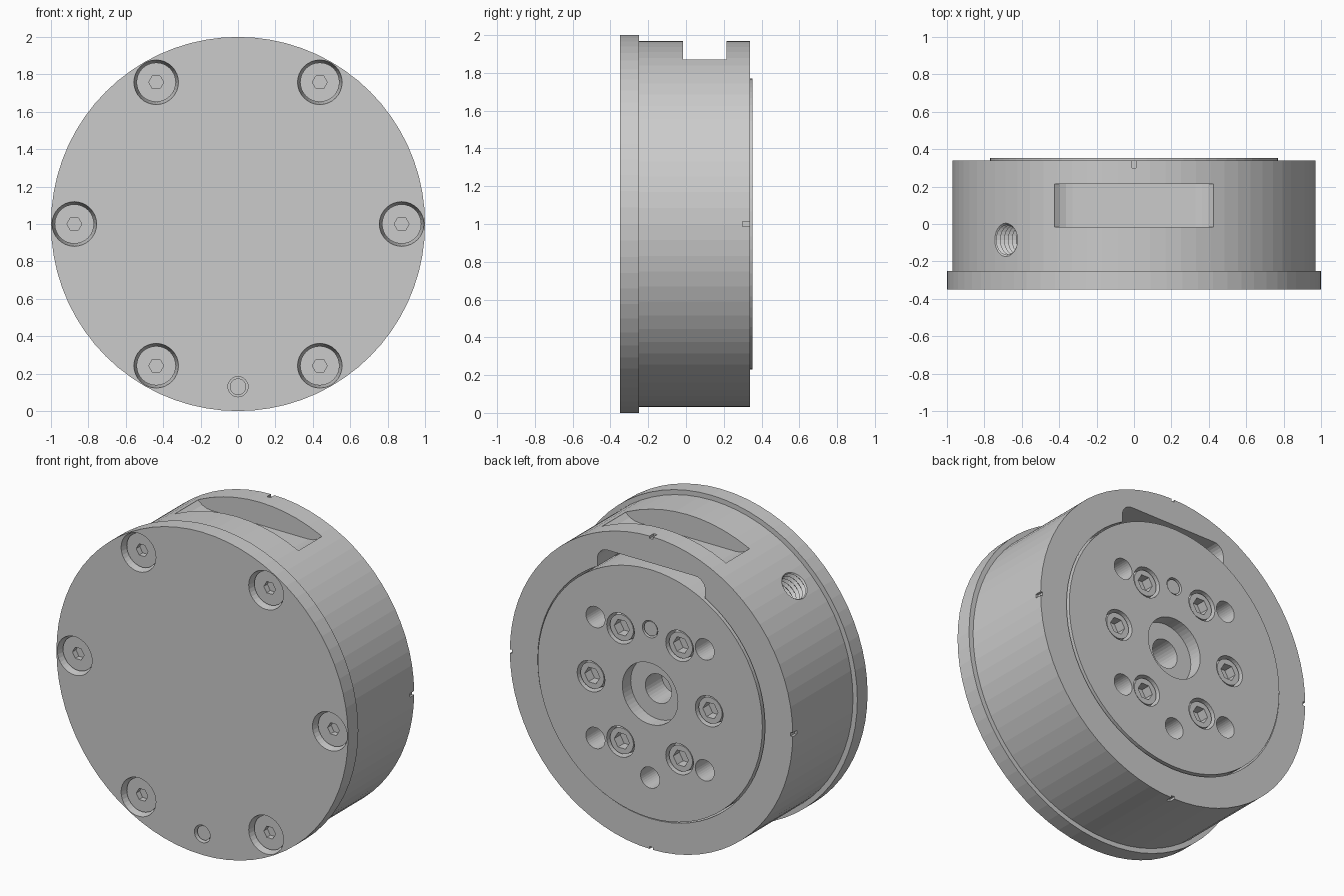
import bpy, bmesh
from math import radians, sin, cos
from mathutils import Matrix

default = bpy.data.objects.get("Cube")
if default:
    bpy.data.objects.remove(default, do_unlink=True)

HUB = Matrix.Translation((0, 0, 1))
ALONG_Y = Matrix.Rotation(radians(-90), 4, 'X') @ Matrix.Rotation(radians(90), 4, 'Z')


def make(name, bm):
    bmesh.ops.recalc_face_normals(bm, faces=bm.faces[:])
    mesh = bpy.data.meshes.new(name)
    bm.to_mesh(mesh)
    bm.free()
    obj = bpy.data.objects.new(name, mesh)
    bpy.context.collection.objects.link(obj)
    return obj


def rod(name, r, y0, y1, x=0, z=0, sides=32, r_back=None):
    """Cylinder or cone along y, placed relative to the hub axis."""
    bm = bmesh.new()
    place = HUB @ Matrix.Translation((x, (y0 + y1) / 2, z)) @ ALONG_Y
    bmesh.ops.create_cone(bm, cap_ends=True, segments=sides, radius1=r,
                          radius2=r_back or r, depth=y1 - y0, matrix=place)
    return make(name, bm)


def rim_box(name, half, y0, y1, low, high, turn, bevel=0):
    """Box on the rim, its corners along y optionally rounded."""
    bm = bmesh.new()
    bmesh.ops.create_cube(bm, size=1)
    bmesh.ops.scale(bm, vec=(2 * half, y1 - y0, high - low), verts=bm.verts)
    if bevel:
        edges = [e for e in bm.edges
                 if abs(e.verts[0].co.y - e.verts[1].co.y) > 0.01]
        bmesh.ops.bevel(bm, geom=edges, offset=bevel, segments=6,
                        profile=0.5, affect='EDGES')
    bm.transform(HUB @ Matrix.Rotation(radians(turn), 4, 'Y')
                 @ Matrix.Translation((0, (y0 + y1) / 2, (low + high) / 2)))
    return make(name, bm)


def cut(obj, cutters):
    """Subtract the cutters, keep the result and drop the cutters."""
    for c in cutters:
        c.hide_render = True
        mod = obj.modifiers.new("cut", 'BOOLEAN')
        mod.operation, mod.solver, mod.object = 'DIFFERENCE', 'EXACT', c
    deps = bpy.context.evaluated_depsgraph_get()
    result = bpy.data.meshes.new_from_object(obj.evaluated_get(deps))
    obj.modifiers.clear()
    obj.data = result
    for c in cutters:
        bpy.data.objects.remove(c, do_unlink=True)


def ring(radius, count, start=0):
    """Evenly spaced (x, z) points around the hub."""
    angles = [radians(start + 360 * i / count) for i in range(count)]
    return [(radius * cos(a), radius * sin(a)) for a in angles]


def threaded_hole(turn, y):
    """Radial cutter with a sawtooth wall."""
    bm = bmesh.new()
    loops = []
    for i in range(14):
        place = Matrix.Translation((0, 0, 0.81 + 0.015 * i))
        made = bmesh.ops.create_circle(bm, segments=24, matrix=place,
                                       radius=0.095 if i % 2 else 0.08)
        loops.append(made["verts"])
    for a, b in zip(loops, loops[1:]):
        for k in range(24):
            n = (k + 1) % 24
            bm.faces.new((a[k], a[n], b[n], b[k]))
    bm.faces.new(loops[0])
    bm.faces.new(loops[-1])
    bm.transform(HUB @ Matrix.Rotation(radians(turn), 4, 'Y')
                 @ Matrix.Translation((0, y, 0)))
    return make("thread_cutter", bm)


# Front flange with tapered counterbores and a pin hole
front_points = ring(0.875, 6)
flange = rod("front_flange", 1, -0.35, -0.25, sides=72)
cut(flange, [rod("bore", 0.121, -0.36, -0.27, x, z, r_back=0.105)
             for x, z in front_points]
    + [rod("pin_bore", 0.054, -0.36, -0.28, 0, -0.87)])
rod("front_dowel_pin", 0.044, -0.335, -0.275, 0, -0.87)

# Front socket screws
for x, z in front_points:
    screw = rod("front_screw", 0.105, -0.315, -0.265, x, z)
    cut(screw, [rod("hex", 0.04, -0.33, -0.28, x, z, sides=6)])

# Main body: disc seat, rim slots, rear pockets, index notches, threaded port
body = rod("main_body", 0.97, -0.25, 0.34, sides=72)
body_cutters = [rod("seat", 0.78, 0.1, 0.36, sides=72)]
for turn in (0, 120, 240):
    body_cutters.append(rim_box("slot", 0.46, -0.015, 0.215, 0.83, 1.2, turn, 0.13))
    body_cutters.append(rim_box("pocket", 0.37, 0.14, 0.36, 0.6, 0.805, turn, 0.07))
for turn in (0, 90, 180, 270):
    body_cutters.append(rim_box("notch", 0.012, 0.3, 0.36, 0.955, 1.0, turn))
body_cutters.append(threaded_hole(-45, -0.085))
cut(body, body_cutters)

# Rear disc with stepped centre bore, mounting holes and screw counterbores
rear_points = ring(0.405, 6)
disc = rod("rear_disc", 0.77, 0.1, 0.352, sides=72)
disc_cutters = [rod("centre_bore", 0.19, 0.27, 0.37, sides=48),
                rod("centre_hole", 0.09, 0.11, 0.3),
                rod("pin_bore", 0.053, 0.3, 0.37, 0, 0.4)]
for x, z in ring(0.53, 4, 45) + [(0, -0.52)]:
    disc_cutters.append(rod("hole", 0.065, 0.15, 0.37, x, z))
for x, z in rear_points:
    disc_cutters.append(rod("bore", 0.095, 0.25, 0.37, x, z))
cut(disc, disc_cutters)
rod("rear_dowel_pin", 0.045, 0.29, 0.345, 0, 0.4)

# Rear socket screws
for x, z in rear_points:
    screw = rod("rear_screw", 0.095, 0.24, 0.34, x, z, r_back=0.08)
    cut(screw, [rod("hex", 0.052, 0.28, 0.36, x, z, sides=6)])
